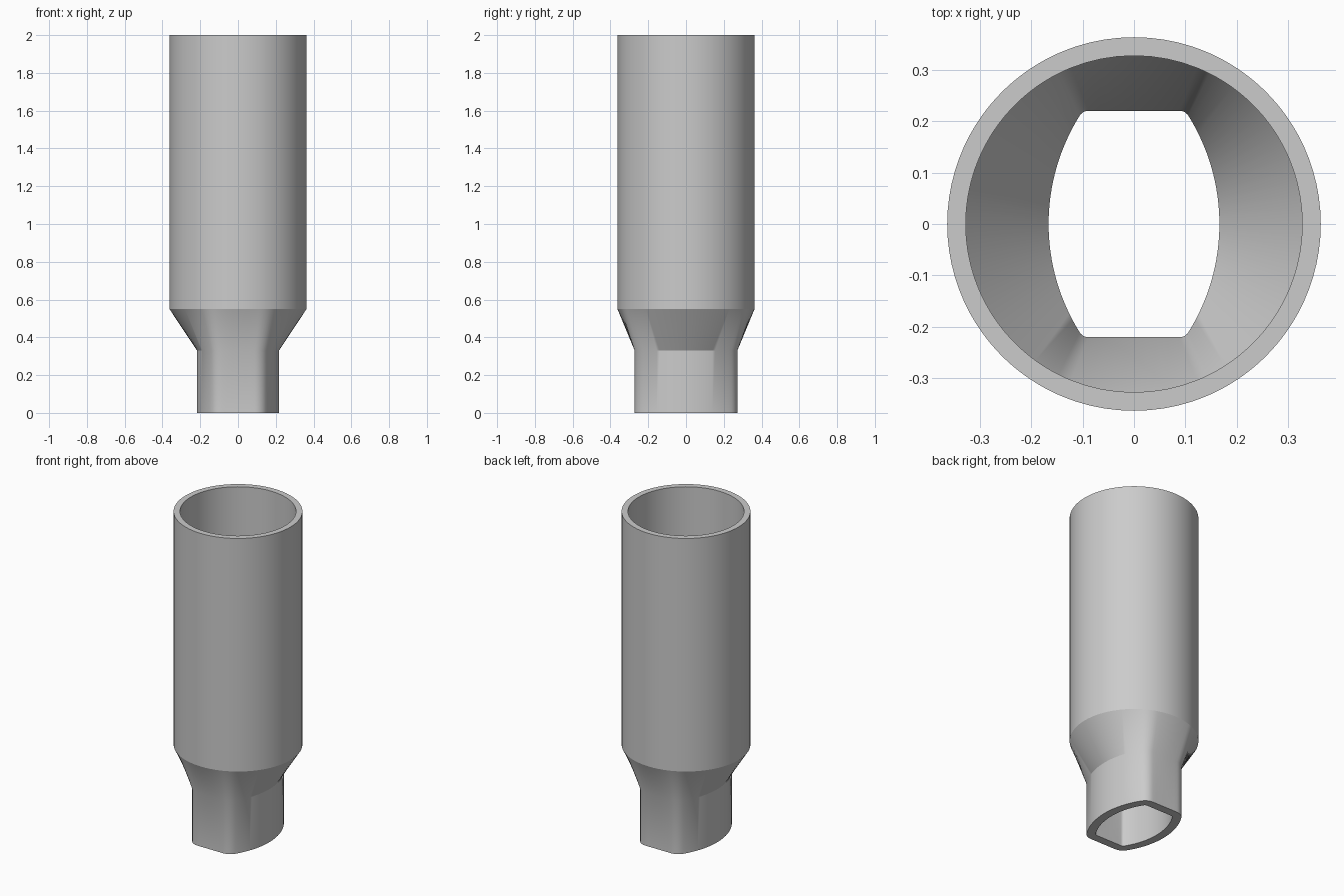
import bpy, bmesh, math
from math import sin, cos, atan2, sqrt, pi

if "Cube" in bpy.data.objects:
    bpy.data.objects.remove(bpy.data.objects["Cube"])

Z_NECK, Z_BODY, Z_TOP = 0.33, 0.55, 2.0


def neck_section(hx, hy, bulge, fillet):
    """Closed outline: bowed sides, flat ends, rounded corners."""
    ox = hx - bulge
    cx = ox + sqrt((bulge - fillet) ** 2 - (hy - fillet) ** 2)
    a = atan2(hy - fillet, cx - ox)
    q = [(ox + bulge * cos(a * i / 16), bulge * sin(a * i / 16)) for i in range(17)]
    for i in range(1, 7):
        t = a + (pi / 2 - a) * i / 6
        q.append((cx + fillet * cos(t), hy - fillet + fillet * sin(t)))
    q += [(cx * (1 - i / 4), hy) for i in range(1, 5)]
    half = q + [(-x, y) for x, y in q[-2::-1]]
    return half + [(x, -y) for x, y in half[-2:0:-1]]


def round_section(outline, radius):
    """Circle points in the same directions as the outline points."""
    return [(radius * x / math.hypot(x, y), radius * y / math.hypot(x, y))
            for x, y in outline]


outer = neck_section(0.217, 0.272, 0.447, 0.07)
inner = neck_section(0.166, 0.22, 0.397, 0.02)
outer_round = round_section(outer, 0.363)
inner_round = round_section(inner, 0.327)

# Rings run up the outside, over the rim and down the bore
rings = [(outer, 0), (outer, Z_NECK), (outer_round, Z_BODY), (outer_round, Z_TOP),
         (inner_round, Z_TOP), (inner_round, Z_BODY), (inner, Z_NECK), (inner, 0)]

bm = bmesh.new()
loops = [[bm.verts.new((x, y, z)) for x, y in pts] for pts, z in rings]
n = len(outer)
for k, low in enumerate(loops):
    high = loops[(k + 1) % len(loops)]
    for i in range(n):
        j = (i + 1) % n
        bm.faces.new((low[i], low[j], high[j], high[i]))
bmesh.ops.recalc_face_normals(bm, faces=bm.faces)
mesh = bpy.data.meshes.new("adapter_tube")
bm.to_mesh(mesh)
bm.free()

tube = bpy.data.objects.new("adapter_tube", mesh)
bpy.context.collection.objects.link(tube)
grey = bpy.data.materials.new("plain grey")
grey.diffuse_color = (0.6, 0.6, 0.6, 1)
grey.use_nodes = True
grey.node_tree.nodes["Principled BSDF"].inputs["Base Color"].default_value = grey.diffuse_color
mesh.materials.append(grey)

# Smooth walls, crisp rims and a crisp seam where the body begins
bpy.context.view_layer.objects.active = tube
tube.select_set(True)
bpy.ops.object.shade_smooth_by_angle(angle=math.radians(30))
for e in mesh.edges:
    if all(abs(mesh.vertices[v].co.z - Z_BODY) < 1e-4 for v in e.vertices):
        e.use_edge_sharp = True
